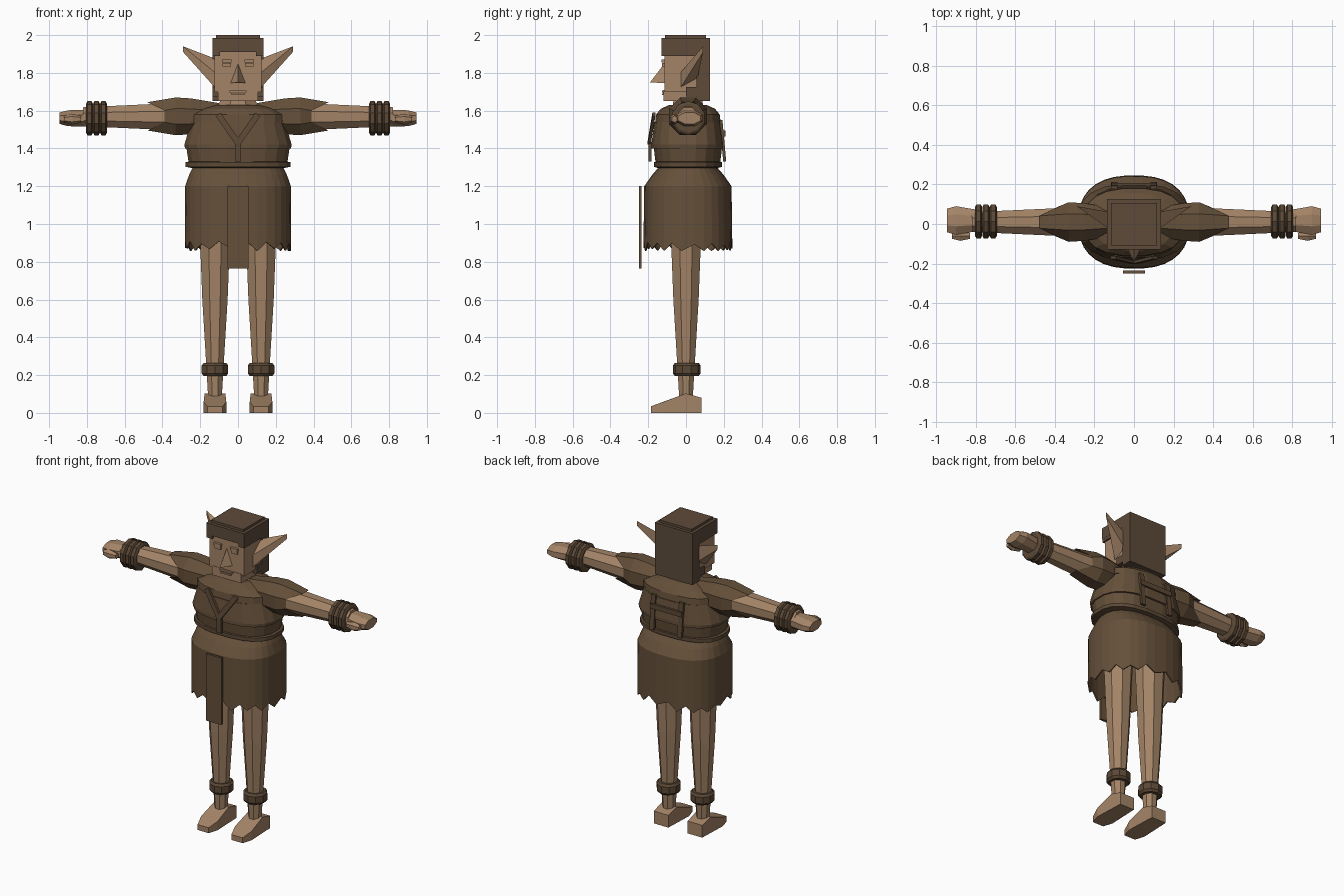
import bpy, bmesh, math, random
from mathutils import Vector

random.seed(4)
cube = bpy.data.objects.get("Cube")
if cube:
    bpy.data.objects.remove(cube)


def material(name, red, green, blue):
    mat = bpy.data.materials.new(name)
    mat.use_nodes = True
    colour = (red, green, blue, 1)
    mat.diffuse_color = colour
    mat.node_tree.nodes["Principled BSDF"].inputs["Base Color"].default_value = colour
    return mat


SKIN = material("skin", .37, .23, .135)
CLOTH = material("brown cloth", .13, .08, .042)
LEATHER = material("dark leather", .105, .065, .036)
HAIR = material("dark hair", .11, .07, .042)


def finish(name, bm, mat):
    bmesh.ops.recalc_face_normals(bm, faces=bm.faces)
    mesh = bpy.data.meshes.new(name)
    bm.to_mesh(mesh)
    bm.free()
    mesh.materials.append(mat)
    ob = bpy.data.objects.new(name, mesh)
    bpy.context.scene.collection.objects.link(ob)
    return ob


def loft(name, rings, mat, centre=(0, .01), sides=8, power=1, arm=0, tear=None):
    """Skin a tube over rings of (position, radius, optional second radius).
    It runs up z, or out along x towards the sign of arm. A power below one
    squares the outline. The tear rule shifts the points of the open last ring."""
    bm = bmesh.new()
    loops = []
    grow = 1 / math.cos(math.pi / sides) if power == 1 else 1
    for position, *radii in rings:
        last = position == rings[-1][0]
        loop = []
        for i in range(sides):
            angle = math.tau * (i + .5) / sides
            c, s = math.cos(angle), math.sin(angle)
            a = centre[0] + radii[0] * grow * math.copysign(abs(c) ** power, c)
            b = centre[1] + radii[-1] * grow * math.copysign(abs(s) ** power, s)
            along = position + (tear(i) if tear and last else 0)
            loop.append(bm.verts.new((arm * along, a, b) if arm else (a, b, along)))
        loops.append(loop)
    for low, high in zip(loops, loops[1:]):
        for i in range(sides):
            bm.faces.new((low[i - 1], low[i], high[i], high[i - 1]))
    bm.faces.new(loops[0])
    if not tear:
        bm.faces.new(loops[-1])
    return finish(name, bm, mat)


def band(name, middle, width, radii, **options):
    """Ring with bevelled edges, for the belt, bracelets and anklets."""
    steps = ((-.5, .85), (-.3, 1), (.3, 1), (.5, .85))
    rings = [(middle + width * shift, *(r * scale for r in radii)) for shift, scale in steps]
    return loft(name, rings, LEATHER, **options)


def hull(name, points, mat):
    bm = bmesh.new()
    for point in points:
        bm.verts.new(point)
    bmesh.ops.convex_hull(bm, input=bm.verts)
    return finish(name, bm, mat)


def box(name, mat, half, front, back, bottom, top, x=0):
    corners = [(x + sx * half, y, z) for sx in (-1, 1) for y in (front, back) for z in (bottom, top)]
    return hull(name, corners, mat)


def strap(name, start, end, width=.032, depth=.016):
    """Flat strip lying on the front or back of the body."""
    start, end = Vector(start), Vector(end)
    across = (end - start).cross(Vector((0, 1, 0))).normalized() * width / 2
    thick = Vector((0, depth / 2, 0))
    corners = [p + u * across + v * thick for p in (start, end) for u in (-1, 1) for v in (-1, 1)]
    return hull(name, corners, LEATHER)


# Tunic and belt
torso = dict(sides=20, power=.8)
loft("chest", [(1.4, .283, .195), (1.42, .287, .195), (1.54, .25, .18)], CLOTH, **torso)
loft("collar", [(1.54, .257, .175), (1.58, .257, .17), (1.61, .2, .145), (1.63, .12, .1)], CLOTH, **torso)
loft("waist", [(1.3, .26, .17), (1.41, .277, .183)], CLOTH, **torso)
band("belt", middle=1.315, width=.04, radii=(.282, .182), **torso)

# Skirt with ragged hem
skirt = loft("skirt", [(1.3, .24, .155), (1.26, .26, .19), (1.2, .281, .232), (.885, .282, .236)],
             CLOTH, sides=32, power=.82,
             tear=lambda i: random.uniform(-.03, -.01) if i % 2 else random.uniform(0, .03))
lining = skirt.modifiers.new("thickness", 'SOLIDIFY')
lining.thickness = .008
box("front_cloth", CLOTH, half=.055, front=-.25, back=-.235, bottom=.765, top=1.2)

# Chest straps shared by both sides
strap("centre_strap", (0, -.19, 1.45), (0, -.19, 1.33))
strap("back_cross_strap", (-.115, .2, 1.48), (.115, .2, 1.48))

# Neck and head
loft("neck", [(1.59, .1, .08), (1.635, .1, .08), (1.68, .085, .07)], SKIN)
box("face", SKIN, half=.125, front=-.115, back=.06, bottom=1.7, top=1.92)
box("jaw", SKIN, half=.105, front=-.118, back=.06, bottom=1.65, top=1.71)
box("upper_lip", SKIN, half=.045, front=-.128, back=-.11, bottom=1.697, top=1.708)
box("lower_lip", SKIN, half=.035, front=-.128, back=-.11, bottom=1.682, top=1.692)
box("mouth", LEATHER, half=.04, front=-.121, back=-.11, bottom=1.69, top=1.7)
hull("nose", [(0, -.11, 1.855), (0, -.19, 1.75), (-.042, -.11, 1.745), (.042, -.11, 1.745)], SKIN)

# Hair
box("hair_cap", HAIR, half=.136, front=-.13, back=.127, bottom=1.91, top=1.985)
box("hair_top", HAIR, half=.116, front=-.11, back=.107, bottom=1.98, top=2)
box("hair_back", HAIR, half=.136, front=.055, back=.127, bottom=1.65, top=1.92)

for side, label in ((1, "left_"), (-1, "right_")):
    strap(label + "front_strap", (side * .105, -.17, 1.58), (0, -.195, 1.43))
    strap(label + "back_strap", (side * .1, .185, 1.55), (side * .1, .205, 1.33))

    # Face sides
    eye = side * .06
    box(label + "eye", SKIN, half=.022, front=-.127, back=-.11, bottom=1.833, top=1.852, x=eye)
    box(label + "eyelid", SKIN, half=.025, front=-.131, back=-.11, bottom=1.854, top=1.87, x=eye)
    temple = side * .115
    box(label + "fringe", HAIR, half=.02, front=-.13, back=.06, bottom=1.89, top=1.92, x=temple)
    box(label + "sideburn", HAIR, half=.02, front=0, back=.06, bottom=1.675, top=1.725, x=temple)
    root, tip = side * .12, side * .29
    hull(label + "ear", [(root, -.03, 1.8), (root, -.03, 1.72), (root, .06, 1.875),
                         (root, .06, 1.77), (tip, .09, 1.94), (tip, .09, 1.91)], SKIN)

    # Arm with torn sleeve, bracelets and hand
    loft(label + "sleeve", [(.1, .07), (.25, .095), (.33, .1), (.48, .075)], CLOTH,
         centre=(.01, 1.57), arm=side, tear=lambda i: -.09 if i % 4 in (0, 3) else 0)
    loft(label + "forearm", [(.3, .074), (.82, .05)], SKIN, centre=(.01, 1.568), arm=side)
    for k in range(3):
        band(f"{label}bracelet_{k + 1}", middle=.712 + .037 * k, width=.036, radii=[.086],
             centre=(.013, 1.56), sides=10, arm=side)
    loft(label + "hand", [(.8, .055, .045), (.9, .072, .042), (.945, .06, .03)], SKIN,
         centre=(.018, 1.56), arm=side)
    loft(label + "thumb", [(.83, .015), (.88, .025), (.92, .015)], SKIN,
         centre=(-.06, 1.555), sides=6, arm=side)

    # Leg, anklet and wedge foot
    hip = side * .122
    loft(label + "leg", [(.08, .036), (.25, .046), (.6, .067), (1.2, .09)], SKIN, centre=(hip, 0))
    band(label + "anklet", middle=.23, width=.07, radii=[.07], centre=(hip, .004), sides=10)
    rows = ((-.185, .04, .035), (-.12, .06, .058), (0, .055, .103), (.082, .052, .08))
    hull(label + "foot", [(hip + edge * half, y, z) for y, half, top in rows
                          for edge in (-1, 1) for z in (0, top)], SKIN)
